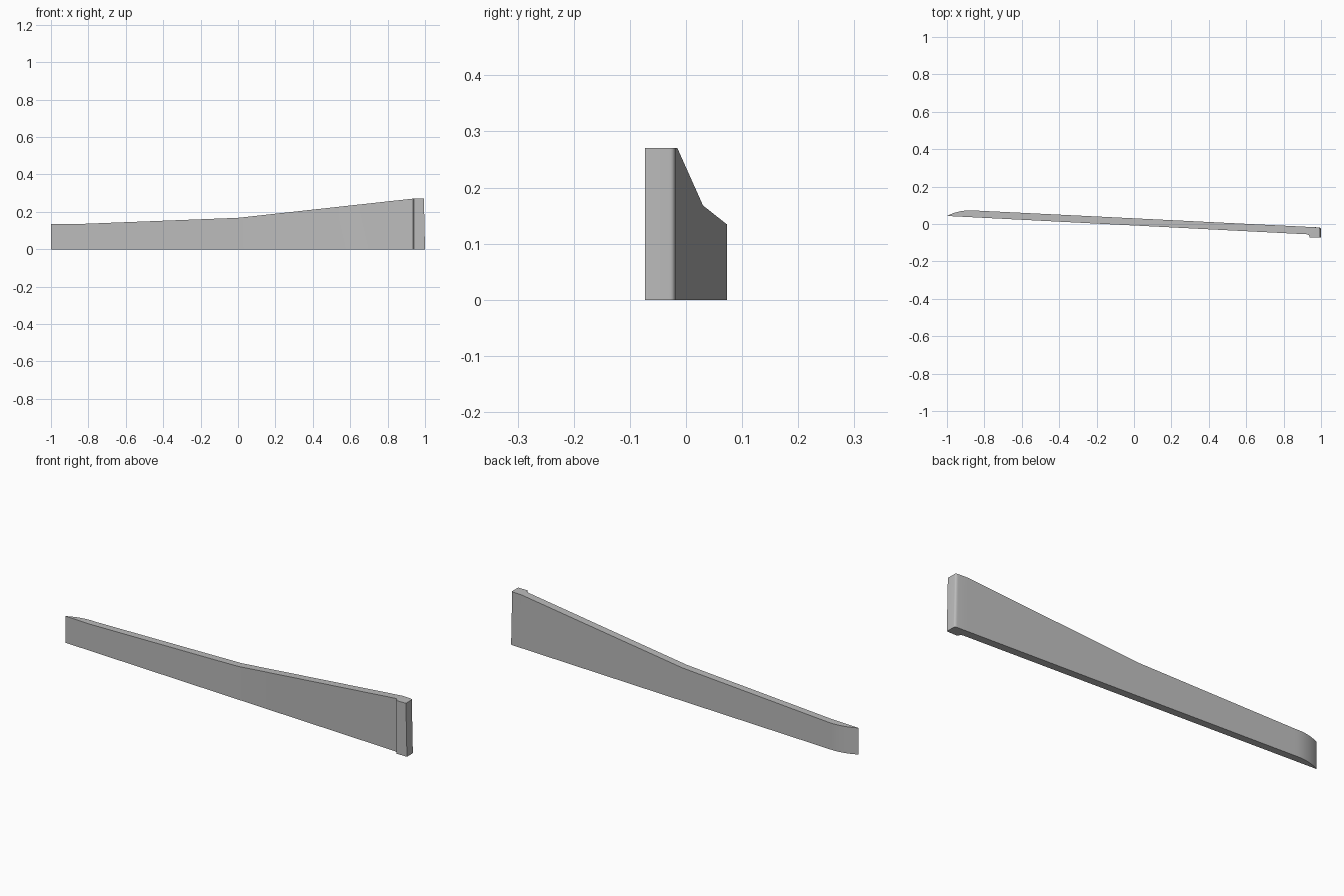
import bpy, bmesh, math
from mathutils import Vector

cube = bpy.data.objects.get("Cube")
if cube:
    bpy.data.objects.remove(cube, do_unlink=True)

grey = bpy.data.materials.new("mid_grey")
grey.use_nodes = True
color = (0.5, 0.5, 0.5, 1)
grey.diffuse_color = color
grey.node_tree.nodes["Principled BSDF"].inputs["Base Color"].default_value = color


def curve(a, b, c, steps):
    """Quadratic curve from a to c, pulled towards b."""
    a, b, c = (Vector(p) for p in (a, b, c))
    return [a * (1 - t) ** 2 + b * 2 * t * (1 - t) + c * t * t
            for t in (i / steps for i in range(steps + 1))]


def top_height(x):
    """Shallow rise to the middle, then a steeper rise to a level end."""
    if x < -0.85:
        return 0.135
    if x < 0:
        return 0.135 + 0.033 * (x + 0.85) / 0.85
    return 0.168 + 0.102 * min(x / 0.93, 1)


# Plan outline: straight bar, raised end pad, rounded corner, curved tip
outline = [Vector(p) for p in [(-1, 0.043), (0.925, -0.055), (0.935, -0.06),
                               (0.94, -0.073), (1, -0.073)]]
outline += curve((1, -0.028), (1, -0.019), (0.985, -0.018), 5)
outline += curve((-0.87, 0.073), (-0.94, 0.074), (-1, 0.043), 10)[:-1]

bm = bmesh.new()
base = bm.faces.new([bm.verts.new((p.x, p.y, 0)) for p in outline])
new = bmesh.ops.extrude_face_region(bm, geom=[base])["geom"]
bmesh.ops.translate(bm, vec=(0, 0, 1),
                    verts=[v for v in new if isinstance(v, bmesh.types.BMVert)])

# Cuts where the slope of the top edge changes
for x in (-0.85, 0, 0.93):
    bmesh.ops.bisect_plane(bm, geom=bm.verts[:] + bm.edges[:] + bm.faces[:],
                           plane_co=(x, 0, 0), plane_no=(1, 0, 0))

# Shape the top edge and lean the end face slightly inwards
for v in bm.verts:
    if v.co.z > 0.5:
        v.co.z = top_height(v.co.x)
        if v.co.x > 0.98:
            v.co.x -= 0.006
bmesh.ops.recalc_face_normals(bm, faces=bm.faces[:])

mesh = bpy.data.meshes.new("tapered_bar")
bm.to_mesh(mesh)
bm.free()
mesh.materials.append(grey)
bar = bpy.data.objects.new("tapered_bar", mesh)
bpy.context.collection.objects.link(bar)

# Smooth the curved tip and corner, keep the other edges sharp
bpy.ops.object.select_all(action="DESELECT")
bar.select_set(True)
bpy.context.view_layer.objects.active = bar
bpy.ops.object.shade_smooth_by_angle(angle=math.radians(30))
